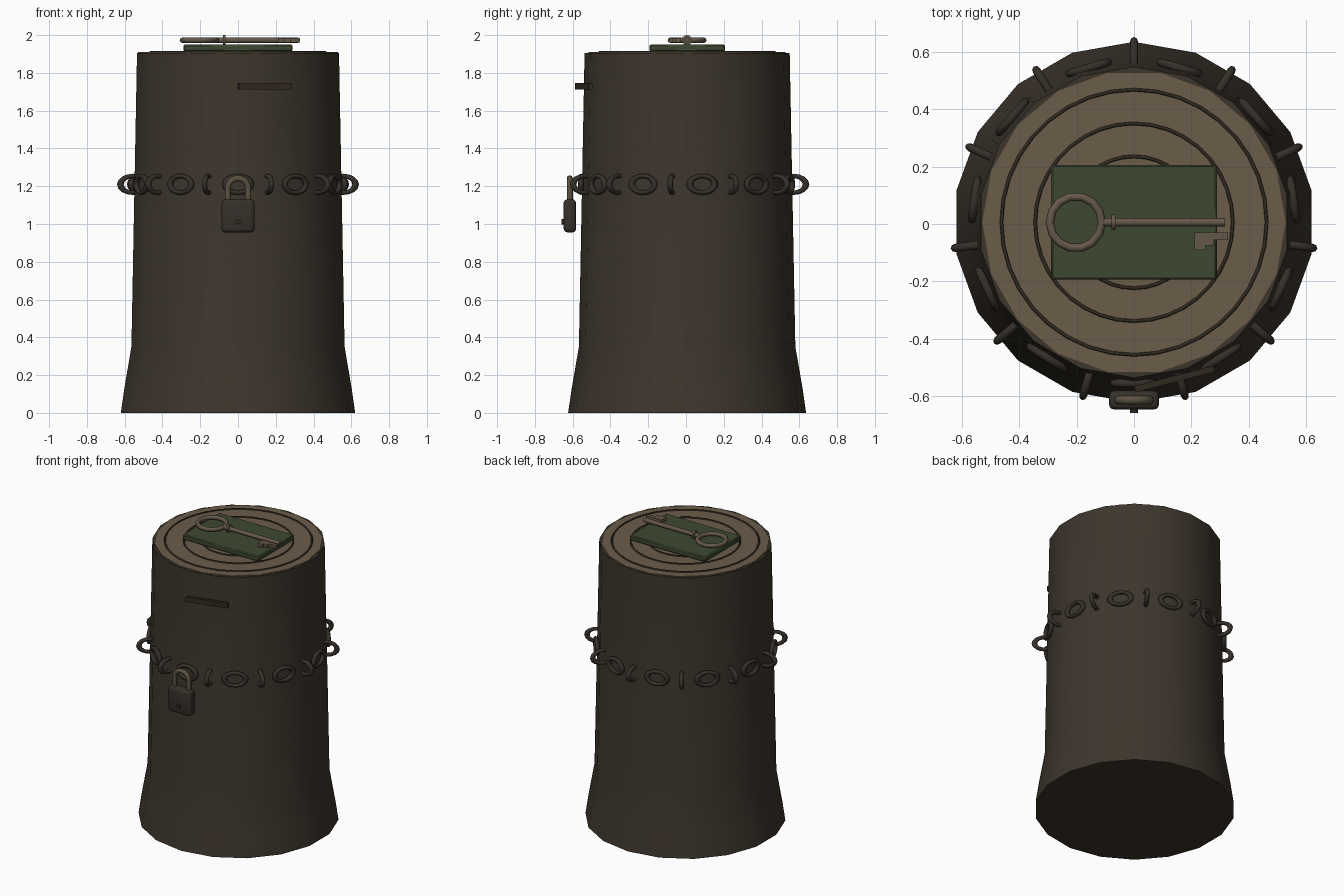
import bpy, bmesh, math
from mathutils import Matrix, Vector

if "Cube" in bpy.data.objects:
    bpy.data.objects.remove(bpy.data.objects["Cube"])

CY = 0.006  # stump axis offset in y


def mat(name, r, g, b):
    m = bpy.data.materials.new(name)
    m.diffuse_color = (r, g, b, 1)
    m.use_nodes = True
    m.node_tree.nodes["Principled BSDF"].inputs["Base Color"].default_value = m.diffuse_color
    return m


BARK = mat("dark bark", 0.046, 0.036, 0.025)
WOOD = mat("cut wood", 0.145, 0.108, 0.066)
RING = mat("ring brown", 0.030, 0.022, 0.014)
GREEN = mat("book green", 0.048, 0.066, 0.030)
BRASS = mat("old brass", 0.130, 0.097, 0.066)
IRON = mat("chain iron", 0.036, 0.029, 0.022)
SHACKLE = mat("shackle metal", 0.105, 0.082, 0.052)


def finish(name, bm, material, smooth=40):
    bmesh.ops.recalc_face_normals(bm, faces=bm.faces)
    me = bpy.data.meshes.new(name)
    bm.to_mesh(me)
    bm.free()
    ob = bpy.data.objects.new(name, me)
    bpy.context.collection.objects.link(ob)
    me.materials.append(material)
    if smooth:
        bpy.ops.object.select_all(action='DESELECT')
        ob.select_set(True)
        bpy.context.view_layer.objects.active = ob
        bpy.ops.object.shade_smooth_by_angle(angle=math.radians(smooth))
    return ob


def tube(bm, pts, dirs, r, n, closed):
    """Sweep a circle; dirs are (side, up) pairs per path point."""
    loops = [[bm.verts.new(p + (s * math.cos(2 * math.pi * k / n) + u * math.sin(2 * math.pi * k / n)) * r)
              for k in range(n)] for p, (s, u) in zip(pts, dirs)]
    m = len(loops)
    for i in range(m if closed else m - 1):
        a, b = loops[i], loops[(i + 1) % m]
        for k in range(n):
            bm.faces.new((a[k], a[(k + 1) % n], b[(k + 1) % n], b[k]))
    if not closed:
        bm.faces.new(loops[0])
        bm.faces.new(loops[-1])


def torus(name, R, r, material, matrix, seg=16, n=8):
    bm = bmesh.new()
    pts, dirs = [], []
    for i in range(seg):
        a = 2 * math.pi * i / seg
        d = Vector((math.cos(a), math.sin(a), 0))
        pts.append(d * R)
        dirs.append((d, Vector((0, 0, 1))))
    tube(bm, pts, dirs, r, n, True)
    bm.transform(matrix)
    return finish(name, bm, material, 80)


def box(name, size, matrix, material, bevel=0, seg=1):
    bm = bmesh.new()
    bmesh.ops.create_cube(bm, size=1, matrix=Matrix.Diagonal((*size, 1)))
    if bevel:
        bmesh.ops.bevel(bm, geom=bm.edges[:], offset=bevel, segments=seg, profile=0.5, affect='EDGES')
    bm.transform(matrix)
    return finish(name, bm, material, 40)


def cyl(name, r, depth, matrix, material, n=12):
    bm = bmesh.new()
    bmesh.ops.create_cone(bm, cap_ends=True, segments=n, radius1=r, radius2=r, depth=depth, matrix=matrix)
    return finish(name, bm, material, 40)


T = Matrix.Translation


def rot(deg, axis):
    return Matrix.Rotation(math.radians(deg), 4, axis)


# stump bark: 18 sides, flared base, soft bottom edge
bm = bmesh.new()
loops = []
for r, z in [(0.63, 0), (0.611, 0.13), (0.573, 0.35), (0.543, 1.905), (0.52, 1.905)]:
    loops.append([bm.verts.new((r * math.cos(math.radians(10 + 20 * k)),
                                CY + r * math.sin(math.radians(10 + 20 * k)), z)) for k in range(18)])
for a, b in zip(loops, loops[1:]):
    for k in range(18):
        bm.faces.new((a[k], a[(k + 1) % 18], b[(k + 1) % 18], b[k]))
bm.faces.new(loops[0])
bark = finish("stump_bark", bm, BARK, 88)

# cut top and growth rings
cyl("stump_top", 0.53, 0.04, T((0, CY, 1.89)) @ rot(10, 'Z'), WOOD, 18)
for i, R in enumerate((0.463, 0.345, 0.23)):
    torus(f"growth_ring_{i + 1}", R, 0.006, RING, T((0, CY, 1.911)), 36, 6)

# slot on the front
box("bark_slot", (0.285, 0.022, 0.033),
    T((0, CY, 0)) @ rot(14.5, 'Z') @ T((0, -0.565, 1.729)), RING)

# chain: alternating flat and upright links
for i in range(22):
    frame = T((0, CY, 1.21)) @ rot(90 + i * 360 / 22, 'Z') @ T((0.562, 0, 0))
    # long axis follows the tangent for odd links, the radius for even ones
    spin = rot(90, 'Z') if i % 2 else Matrix.Identity(4)
    torus(f"chain_link_{i + 1}", 0.055, 0.0145, IRON,
          frame @ spin @ rot(90, 'X') @ Matrix.Diagonal((1.22, 0.81, 1, 1)), 16, 8)

# padlock
box("padlock_body", (0.175, 0.066, 0.175), T((0, -0.615, 1.043)), IRON, 0.02, 3)
cyl("padlock_keyhole", 0.014, 0.02, T((0, -0.65, 1.012)) @ rot(90, 'X'), RING)
bm = bmesh.new()
Y = Vector((0, 1, 0))
pts = [Vector((0.054, -0.615, 1.11))]
dirs = [(Vector((1, 0, 0)), Y)]
for i in range(13):
    a = math.pi * i / 12
    d = Vector((math.cos(a), 0, math.sin(a)))
    pts.append(Vector((0, -0.615, 1.188)) + d * 0.054)
    dirs.append((d, Y))
pts.append(Vector((-0.054, -0.615, 1.11)))
dirs.append((Vector((-1, 0, 0)), Y))
tube(bm, pts, dirs, 0.016, 8, False)
finish("padlock_shackle", bm, SHACKLE, 60)

# green book
box("book", (0.578, 0.40, 0.035), T((0, CY, 1.932)), GREEN, 0.006)

# key: bow, collar, shaft, bit
KZ = 1.973
torus("key_bow", 0.091, 0.0145, BRASS, T((-0.203, CY, KZ)), 14, 8)
cyl("key_shaft", 0.0145, 0.425, T((0.105, CY, KZ)) @ rot(90, 'Y'), BRASS, 10)
cyl("key_collar", 0.027, 0.014, T((-0.072, CY, KZ)) @ rot(90, 'Y'), BRASS, 12)
bm = bmesh.new()
outline = [(0.211, -0.030), (0.329, -0.030), (0.329, -0.055), (0.278, -0.055),
           (0.278, -0.075), (0.249, -0.075), (0.249, -0.090), (0.211, -0.090)]
face = bm.faces.new([bm.verts.new((x, y, KZ - 0.011)) for x, y in outline])
ext = bmesh.ops.extrude_face_region(bm, geom=[face])
bmesh.ops.translate(bm, vec=(0, 0, 0.022), verts=[v for v in ext["geom"] if isinstance(v, bmesh.types.BMVert)])
finish("key_bit", bm, BRASS, 0)
